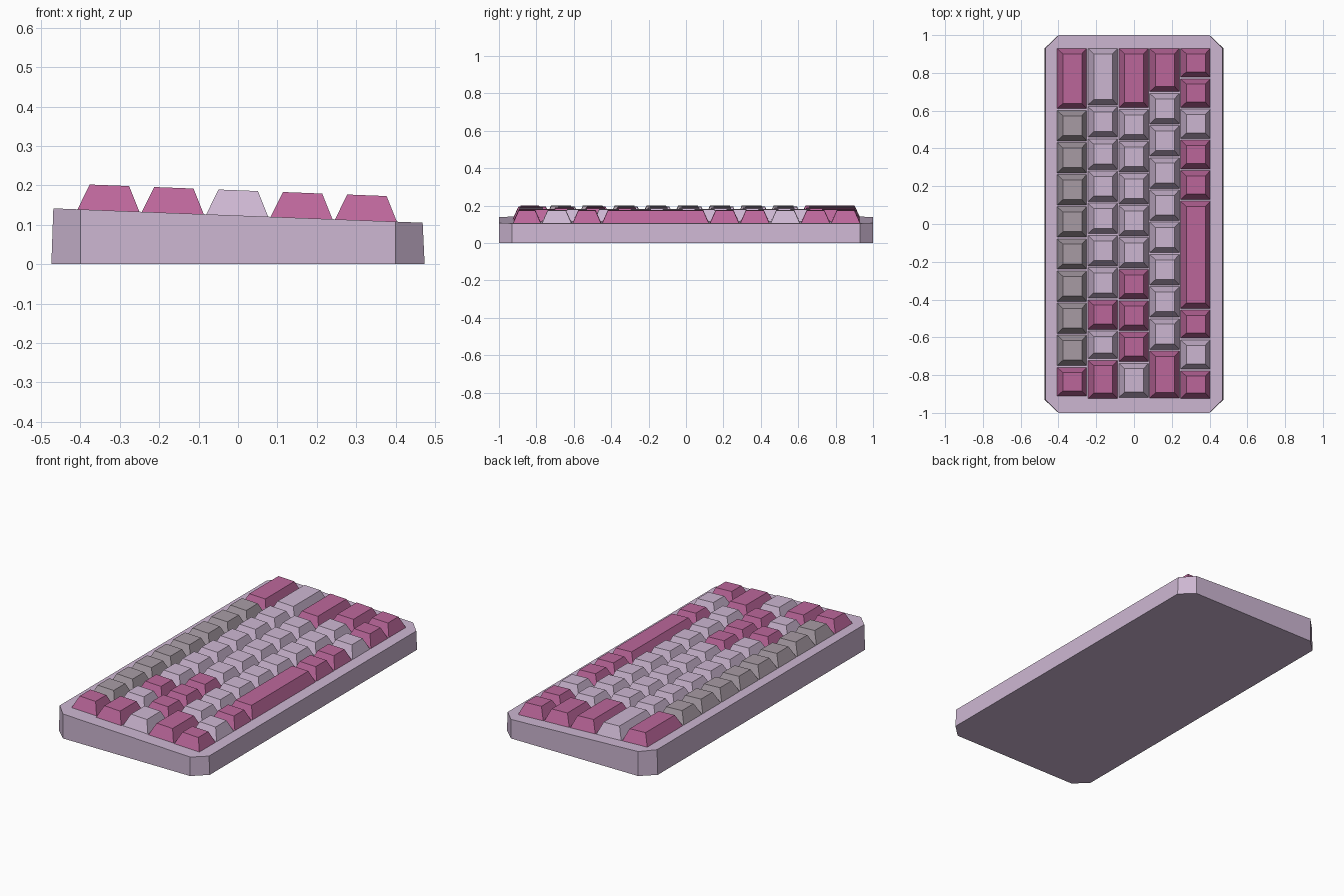
import bpy, bmesh, math

if "Cube" in bpy.data.objects:
    bpy.data.objects.remove(bpy.data.objects["Cube"])


def material(name, rgb):
    """Flat material from an sRGB colour (0-255)."""
    m = bpy.data.materials.new(name)
    lin = [((c / 255 + 0.055) / 1.055) ** 2.4 for c in rgb]
    m.diffuse_color = (*lin, 1)
    m.use_nodes = True
    m.node_tree.nodes["Principled BSDF"].inputs["Base Color"].default_value = m.diffuse_color
    return m


MATS = {
    "L": material("pale_lilac", (205, 183, 210)),
    "P": material("rose_pink", (188, 103, 155)),
    "G": material("warm_grey", (168, 156, 165)),
}
SLOPE = -0.0388          # tilt of the top deck along x
MID = 0.1235             # deck height at x = 0


def deck(x):
    return MID + SLOPE * x


def loft(bm, lower, upper):
    """Closed solid between two point loops of equal length."""
    lo = [bm.verts.new(p) for p in lower]
    up = [bm.verts.new(p) for p in upper]
    n = len(lo)
    bm.faces.new(lo[::-1])
    bm.faces.new(up)
    for i in range(n):
        j = (i + 1) % n
        bm.faces.new((lo[i], lo[j], up[j], up[i]))


def make_object(name, bm, mat):
    bmesh.ops.recalc_face_normals(bm, faces=bm.faces)
    me = bpy.data.meshes.new(name)
    bm.to_mesh(me)
    bm.free()
    me.materials.append(mat)
    ob = bpy.data.objects.new(name, me)
    bpy.context.collection.objects.link(ob)


# Case: chamfered slab with a sloping deck
def outline(w, c=0.40, e=0.93):
    return [(-c, -1), (c, -1), (w, -e), (w, e),
            (c, 1), (-c, 1), (-w, e), (-w, -e)]


bm = bmesh.new()
loft(bm, [(x, y, 0) for x, y in outline(0.474)],
     [(x, y, deck(x)) for x, y in outline(0.469)])
make_object("case", bm, MATS["L"])


# Keycaps: truncated pyramids standing square to the deck
def keycap(name, x0, x1, y0, y1, mat, inset=0.029, height=0.064):
    def ring(d, h):
        pts = [(x0 + d, y0 + d), (x1 - d, y0 + d), (x1 - d, y1 - d), (x0 + d, y1 - d)]
        return [(x - SLOPE * h, y, deck(x) + h) for x, y in pts]
    bm = bmesh.new()
    loft(bm, ring(0, -0.001), ring(inset, height))
    make_object(name, bm, mat)


# Each row of keys: (colour, count, pitch) from the back to the front
ROWS = [
    [("P", 1, .328), ("G", 8, .17), ("P", 1, .162)],
    [("L", 1, .308), ("L", 6, .1705), ("P", 1, .165), ("L", 1, .155), ("P", 1, .212)],
    [("P", 1, .323), ("L", 5, .1695), ("P", 3, .1655), ("L", 1, .19)],
    [("P", 1, .238), ("L", 8, .1705), ("P", 1, .258)],
    [("P", 2, .161), ("L", 1, .163), ("P", 2, .162), ("P", 1, .576),
     ("P", 1, .158), ("L", 1, .164), ("P", 1, .155)],
]
for r, row in enumerate(ROWS):
    xc = (r - 2) * 0.1635 - 0.002
    y, k = 0.93, 0
    for colour, count, pitch in row:
        for _ in range(count):
            k += 1
            name = "space_bar" if pitch > 0.5 else f"keycap_{r + 1}_{k}"
            keycap(name, xc - 0.079, xc + 0.079, y - pitch + 0.008, y, MATS[colour])
            y -= pitch
